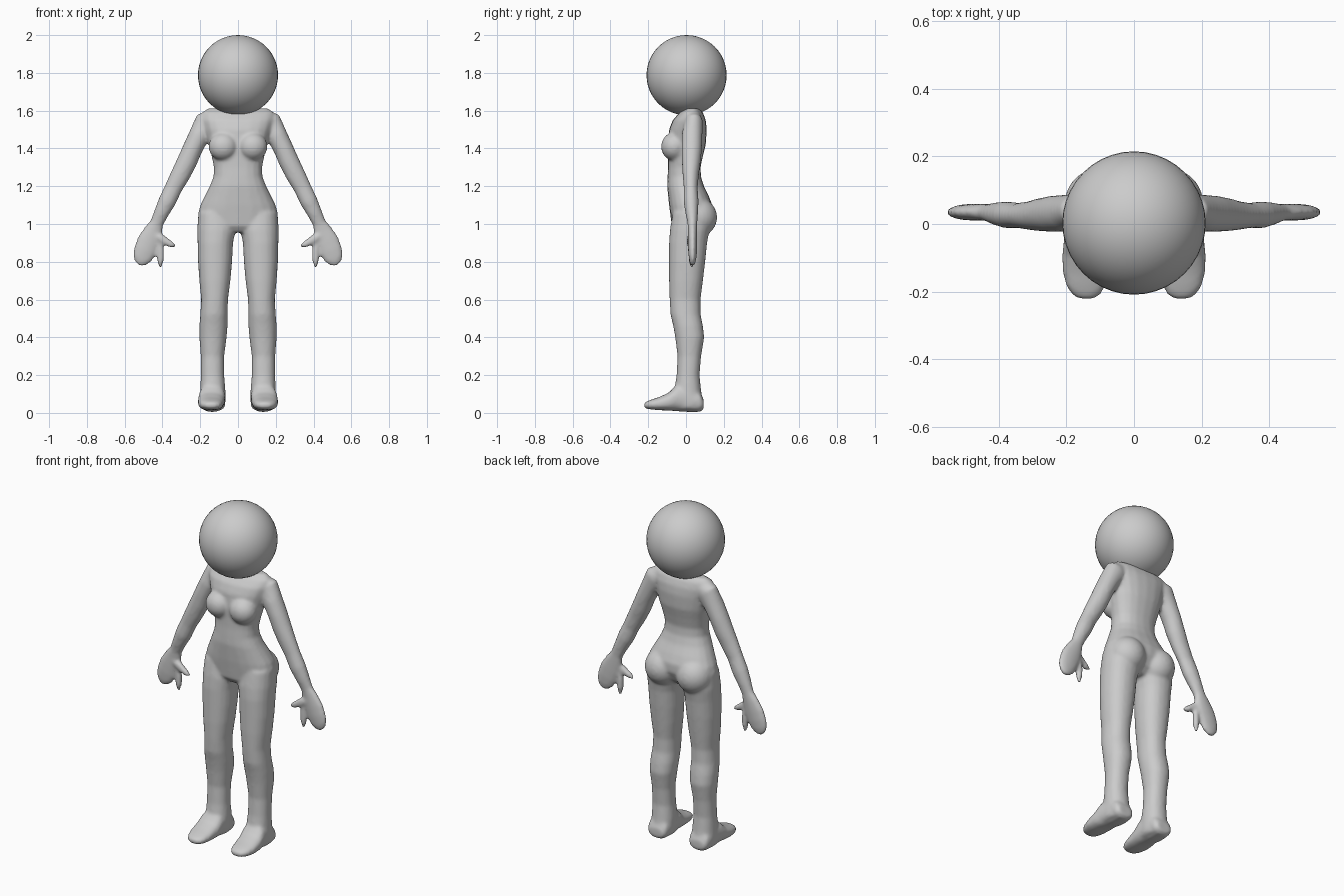
import bpy, bmesh
from math import cos, sin, pi
from mathutils import Vector, Matrix

SIDES = 20
bm = bmesh.new()


def sgn_pow(v, p):
    return (abs(v) ** p) * (1 if v >= 0 else -1)


def loft(rings, power=2.0):
    """Closed tube through rings of (centre, half-axis u, half-axis v)."""
    loops = []
    for c, u, v in rings:
        loop = []
        for i in range(SIDES):
            a = 2 * pi * i / SIDES
            p = Vector(c) + Vector(u) * sgn_pow(cos(a), 2 / power) + Vector(v) * sgn_pow(sin(a), 2 / power)
            loop.append(bm.verts.new(p))
        loops.append(loop)
    for a, b in zip(loops, loops[1:]):
        for i in range(SIDES):
            j = (i + 1) % SIDES
            bm.faces.new((a[i], a[j], b[j], b[i]))
    bm.faces.new(loops[0])
    bm.faces.new(loops[-1])


def upright(rows, s=1, power=2.2):
    """Horizontal slices: z, x min, x max, y front, y back."""
    loft([((s * (x0 + x1) / 2, (y0 + y1) / 2, z), ((x1 - x0) / 2, 0, 0), (0, (y1 - y0) / 2, 0))
          for z, x0, x1, y0, y1 in rows], power)


def limb(rows, s):
    """Path in the xz plane: x, z, y, in-plane radius, depth radius."""
    rings = []
    for i, (x, z, y, r, d) in enumerate(rows):
        a, b = rows[max(i - 1, 0)], rows[min(i + 1, len(rows) - 1)]
        t = Vector((b[0] - a[0], 0, b[1] - a[1])).normalized()
        rings.append(((s * x, y, z), (-s * t.z * r, 0, t.x * r), (0, d, 0)))
    loft(rings)


def blob(c, r):
    m = Matrix.Translation(c) @ Matrix.Diagonal((*r, 1))
    bmesh.ops.create_uvsphere(bm, u_segments=24, v_segments=16, radius=1, matrix=m)


# torso: z, half width, front, back
torso = [(0.955, .10, -.05, .07), (0.99, .18, -.075, .11), (1.05, .213, -.083, .14),
         (1.10, .20, -.09, .14), (1.15, .175, -.095, .12), (1.20, .15, -.1, .095),
         (1.25, .130, -.098, .08), (1.30, .128, -.095, .077), (1.36, .14, -.095, .09),
         (1.42, .155, -.095, .105), (1.50, .175, -.09, .11), (1.55, .19, -.07, .105),
         (1.59, .19, -.035, .09), (1.612, .16, 0, .07)]
upright([(z, -w, w, f, b) for z, w, f, b in torso], power=2.3)

# leg: z, inner x, outer x, front, back
leg = [(0.02, .075, .195, -.06, .085), (0.05, .066, .203, -.07, .09), (0.12, .066, .2, -.062, .08),
       (0.2, .073, .197, -.05, .072), (0.3, .073, .197, -.045, .08), (0.4, .06, .205, -.057, .097),
       (0.46, .055, .205, -.068, .09), (0.52, .055, .2, -.082, .078), (0.6, .053, .195, -.087, .077),
       (0.7, .04, .205, -.09, .09), (0.8, .031, .212, -.09, .102), (0.9, .026, .214, -.09, .112),
       (0.97, .012, .216, -.085, .125), (1.06, .02, .21, -.07, .12)]

# arm and mitten hand: x, z, y, radius, depth
arm = [(.12, 1.575, .04, .03, .035), (.165, 1.54, .04, .066, .05), (.205, 1.47, .032, .056, .055),
       (.24, 1.40, .03, .053, .054), (.27, 1.33, .028, .054, .05), (.305, 1.26, .025, .052, .043),
       (.342, 1.19, .025, .047, .037), (.375, 1.12, .027, .047, .04), (.405, 1.06, .03, .04, .034),
       (.43, 1.005, .034, .036, .026), (.447, .965, .035, .05, .025), (.472, .91, .035, .062, .025),
       (.492, .86, .035, .061, .024), (.506, .82, .035, .053, .02), (.514, .795, .035, .036, .015),
       (.518, .78, .035, .015, .008)]
thumb = [(.45, .945, .03, .022, .018), (.41, .925, .025, .024, .02), (.38, .907, .022, .021, .018),
         (.355, .892, .02, .018, .016), (.332, .88, .02, .009, .008)]
finger = [(.43, .95, .03, .016, .016), (.413, .91, .03, .014, .015), (.41, .86, .03, .019, .018),
          (.41, .81, .03, .018, .017), (.412, .768, .03, .008, .008)]

# foot slices along y: y, centre x, half width, bottom z, top z
foot = [(.094, .135, .045, .02, .07), (.075, .135, .062, .005, .11), (0, .135, .068, .005, .15),
        (-.05, .138, .07, .009, .15), (-.09, .142, .071, .012, .108), (-.14, .144, .068, .014, .085),
        (-.185, .143, .058, .018, .07), (-.21, .141, .042, .022, .06), (-.223, .14, .02, .03, .05)]

for s in (-1, 1):
    upright(leg, s)
    for path in (arm, thumb, finger):
        limb(path, s)
    loft([((s * x, y, (a + b) / 2), (w, 0, 0), (0, 0, (b - a) / 2)) for y, x, w, a, b in foot], 2.4)
    # breast, buttock
    blob((s * .078, -.062, 1.41), (.078, .07, .075))
    blob((s * .103, .06, 1.035), (.103, .105, .105))

bmesh.ops.recalc_face_normals(bm, faces=bm.faces)
mesh = bpy.data.meshes.new("body")
bm.to_mesh(mesh)
bm.free()
body = bpy.data.objects.new("body", mesh)
bpy.context.collection.objects.link(body)

# fuse the overlapping parts into one soft skin
fuse = body.modifiers.new("fuse", 'REMESH')
fuse.mode = 'VOXEL'
fuse.voxel_size = 0.009
fuse.use_smooth_shade = True
soft = body.modifiers.new("soften", 'SMOOTH')
soft.factor = 0.5
soft.iterations = 7

# head
bpy.ops.mesh.primitive_uv_sphere_add(segments=40, ring_count=24, radius=.212, location=(0, .003, 1.788))
head = bpy.context.object
head.name = "head"
bpy.ops.object.shade_smooth()
